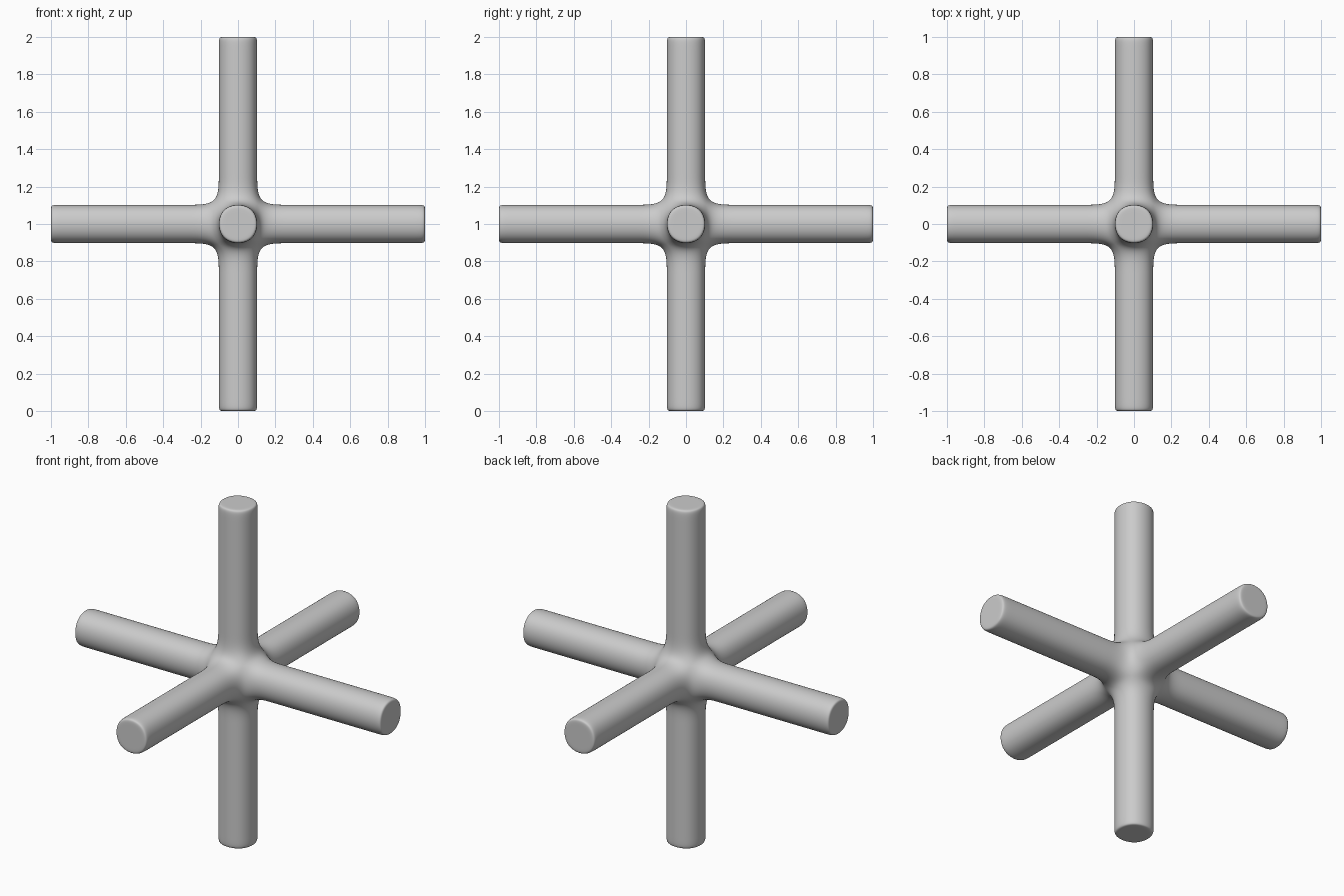
import bpy, bmesh
from mathutils import Vector

if "Cube" in bpy.data.objects:
    bpy.data.objects.remove(bpy.data.objects["Cube"])

A = 0.112                              # half width of the control cage
RINGS = (0.25, 0.5, 0.75, 0.95, 1.0)   # loop distances along each arm

bm = bmesh.new()
bmesh.ops.create_cube(bm, size=2 * A)
bm.normal_update()

# six arms extruded from the faces of the hub
arms = [(f, f.normal.copy()) for f in bm.faces]
for face, axis in arms:
    last = A
    for dist in RINGS:
        face = bmesh.ops.extrude_discrete_faces(bm, faces=[face])["faces"][0]
        bmesh.ops.translate(bm, verts=face.verts, vec=axis * (dist - last))
        last = dist
    # inset cap keeps the tip flat
    bmesh.ops.inset_individual(bm, faces=[face], thickness=0.035)

bmesh.ops.translate(bm, verts=bm.verts, vec=Vector((0, 0, 1)))
bmesh.ops.recalc_face_normals(bm, faces=bm.faces)
for f in bm.faces:
    f.smooth = True

mesh = bpy.data.meshes.new("six_arm_cross")
bm.to_mesh(mesh)
bm.free()
cross = bpy.data.objects.new("six_arm_cross", mesh)
bpy.context.collection.objects.link(cross)

# rounding of arms, tips and hub fillets
sub = cross.modifiers.new("rounding", 'SUBSURF')
sub.levels = 4
sub.render_levels = 4
